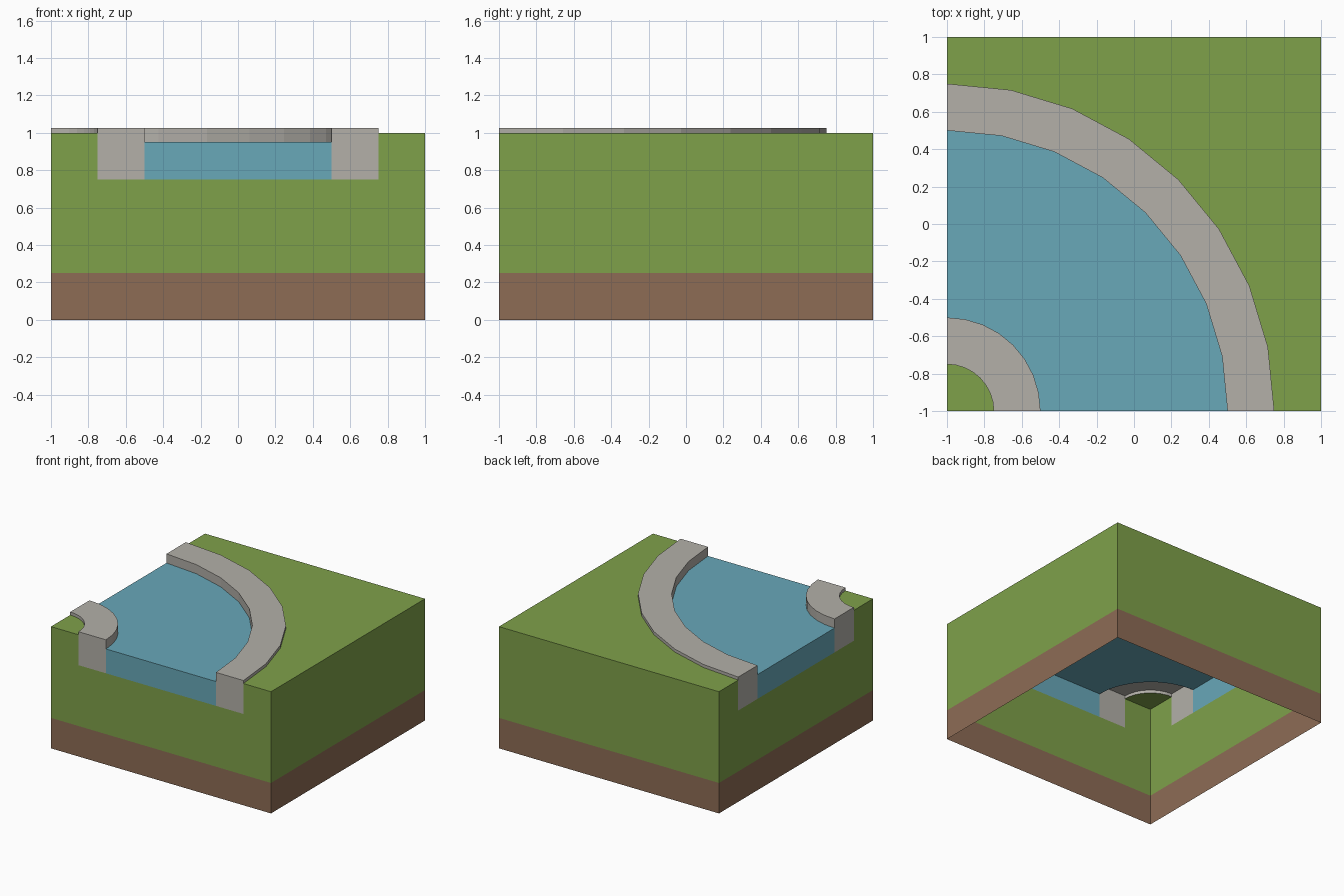
import bpy, bmesh, math
from mathutils import Vector

if "Cube" in bpy.data.objects:
    bpy.data.objects.remove(bpy.data.objects["Cube"])

SEG = 8                                   # segments per quarter turn
GROUND, WATER, KERB, BED, SOIL = 1.0, 0.95, 1.025, 0.75, 0.25
R_IN, R_A, R_B, R_OUT = 0.25, 0.5, 1.5, 1.75   # radii about the corner (-1, -1)
UP = (0, 0, 1)


def material(name, hex_code):
    lin = []
    for i in (0, 2, 4):
        c = int(hex_code[i:i + 2], 16) / 255
        lin.append(c / 12.92 if c <= 0.04045 else ((c + 0.055) / 1.055) ** 2.4)
    m = bpy.data.materials.new(name)
    m.diffuse_color = (*lin, 1)
    m.use_nodes = True
    m.node_tree.nodes["Principled BSDF"].inputs["Base Color"].default_value = m.diffuse_color
    return m


def polar(r, i, z):
    a = math.pi / 2 * i / SEG
    return (-1 + r * math.cos(a), -1 + r * math.sin(a), z)


def square(i, z):
    # point on the far edges of the tile, along ray i from the corner
    a = math.pi / 2 * i / SEG
    return polar(2 / max(math.cos(a), math.sin(a)), i, z)


def face(bm, pts, normal):
    f = bm.faces.new([bm.verts.new(p) for p in pts])
    f.normal_update()
    if f.normal.dot(Vector(normal)) < 0:
        f.normal_flip()


def ring(bm, r0, r1, z):
    for i in range(SEG):
        face(bm, [polar(r0, i, z), polar(r1, i, z), polar(r1, i + 1, z), polar(r0, i + 1, z)], UP)


def curb_side(bm, r, z0, z1, sign):
    for i in range(SEG):
        a = math.pi / 2 * (i + 0.5) / SEG
        face(bm, [polar(r, i, z0), polar(r, i + 1, z0), polar(r, i + 1, z1), polar(r, i, z1)],
             (sign * math.cos(a), sign * math.sin(a), 0))


def cut_wall(bm, a0, a1, z0, z1):
    # panel on the front wall and its twin on the left wall
    p = [(a0, z0), (a1, z0), (a1, z1), (a0, z1)]
    face(bm, [(a, -1, z) for a, z in p], (0, -1, 0))
    face(bm, [(-1, a, z) for a, z in p], (-1, 0, 0))


def plain_wall(bm, z0, z1):
    # panel on the back wall and its twin on the right wall
    p = [(-1, z0), (1, z0), (1, z1), (-1, z1)]
    face(bm, [(a, 1, z) for a, z in p], (0, 1, 0))
    face(bm, [(1, a, z) for a, z in p], (1, 0, 0))


def finish(bm, name, mat):
    bmesh.ops.remove_doubles(bm, verts=bm.verts, dist=1e-5)
    me = bpy.data.meshes.new(name)
    bm.to_mesh(me)
    bm.free()
    me.materials.append(mat)
    bpy.context.collection.objects.link(bpy.data.objects.new(name, me))


# soil band, open underneath
bm = bmesh.new()
cut_wall(bm, -1, 1, 0, SOIL)
plain_wall(bm, 0, SOIL)
finish(bm, "soil_band", material("soil brown", "8d6c55"))

# grass walls and top, leaving out the river channel
bm = bmesh.new()
plain_wall(bm, SOIL, GROUND)
cut_wall(bm, -1, 1, SOIL, BED)
cut_wall(bm, -1, -1 + R_IN, BED, GROUND)
cut_wall(bm, -1 + R_OUT, 1, BED, GROUND)
for i in range(SEG):
    face(bm, [(-1, -1, GROUND), polar(R_IN, i, GROUND), polar(R_IN, i + 1, GROUND)], UP)
    face(bm, [polar(R_OUT, i, GROUND), square(i, GROUND),
              square(i + 1, GROUND), polar(R_OUT, i + 1, GROUND)], UP)
finish(bm, "grass_block", material("grass green", "7fa14a"))

# water surface and its two cut ends
bm = bmesh.new()
ring(bm, R_A, R_B, WATER)
cut_wall(bm, -1 + R_A, -1 + R_B, BED, WATER)
finish(bm, "river_water", material("water blue", "68a8b9"))

# stone banks: top, both curved sides, cut ends
stone = material("stone grey", "b3b0a9")
for name, r0, r1, z_in, z_out in (("inner_bank", R_IN, R_A, GROUND, WATER),
                                  ("outer_bank", R_B, R_OUT, WATER, GROUND)):
    bm = bmesh.new()
    ring(bm, r0, r1, KERB)
    curb_side(bm, r0, z_in, KERB, -1)
    curb_side(bm, r1, z_out, KERB, 1)
    cut_wall(bm, -1 + r0, -1 + r1, BED, KERB)
    finish(bm, name, stone)
